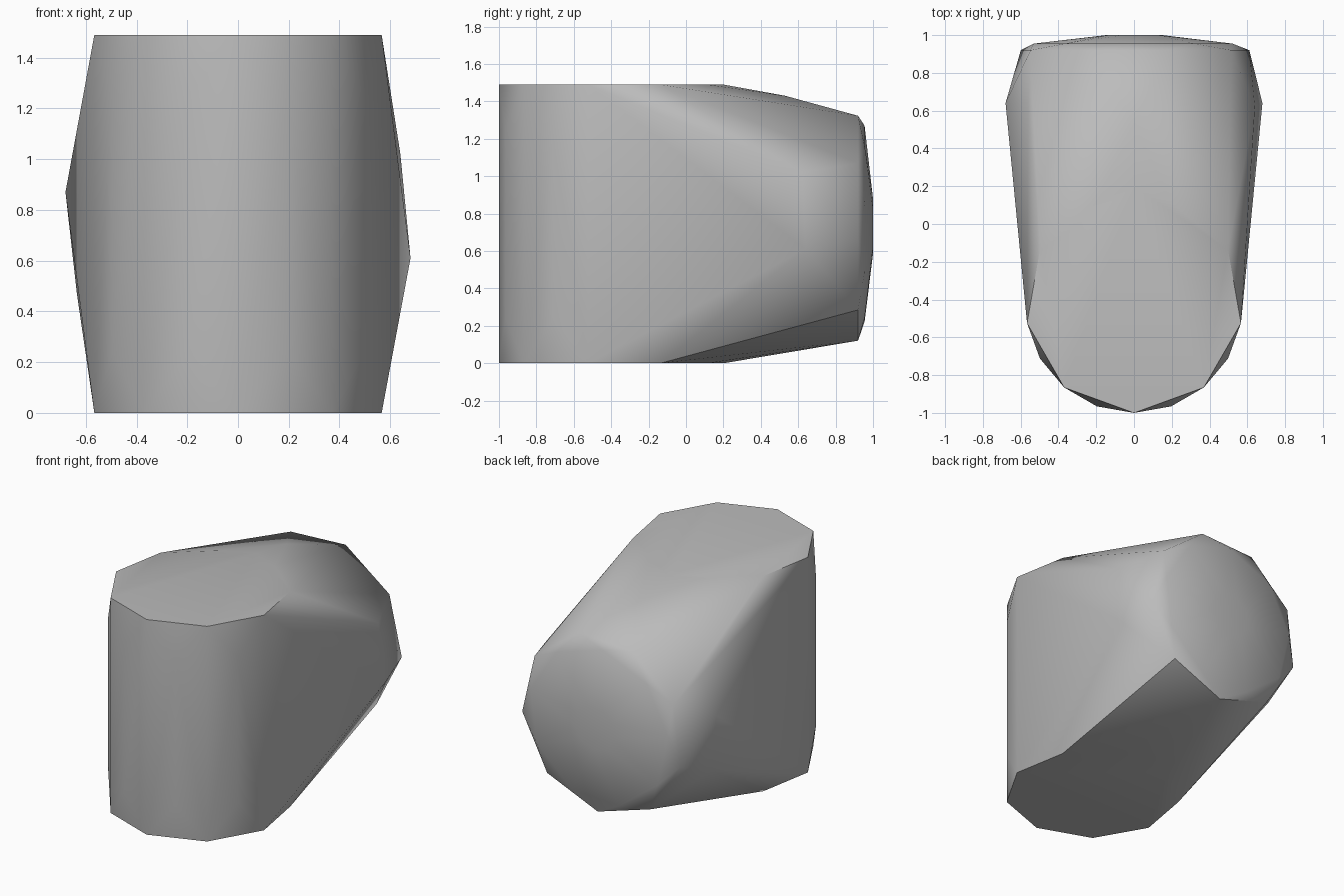
import bpy
import bmesh
import math
from mathutils import Vector

cube = bpy.data.objects.get("Cube")
if cube:
    bpy.data.objects.remove(cube, do_unlink=True)

HEIGHT = 1.49


def ring(radius, start):
    """Corners of a nine-sided ring, starting at an angle in degrees."""
    angles = [math.radians(start + 40 * i) for i in range(9)]
    return [(radius * math.cos(a), radius * math.sin(a)) for a in angles]


def upright_ring(z, start):
    return [Vector((x, y - 0.425, z)) for x, y in ring(0.575, start)]


def rear_ring(y, radius, start):
    return [Vector((x, y, z + 0.735)) for x, z in ring(radius, start)]


# Upright rounded column: end rings plus a turned pair between them
points = upright_ring(0, -90) + upright_ring(HEIGHT, -90)
points += upright_ring(0.24, -70) + upright_ring(1.25, -70)

# Domed rear cap
points += rear_ring(0.92, 0.615, 73)
points += rear_ring(0.955, 0.535, 93)
points += rear_ring(1.0, 0.15, 73)

# Shoulders that swell between the column and the cap
points += [Vector(p) for p in (
    (0.68, 0.64, 0.61), (0.64, 0.62, 1.02),
    (-0.68, 0.64, 0.87), (-0.635, 0.62, 0.47), (-0.56, 0.64, 1.11),
    (0, 0.2, HEIGHT), (0, 0.2, 0), (0, 0.53, 1.43), (0, 0.53, 0.06),
)]

# Wrap everything in one convex skin
bm = bmesh.new()
for p in points:
    bm.verts.new(p)
hull = bmesh.ops.convex_hull(bm, input=bm.verts[:])
inner = {g for g in hull["geom_interior"] + hull["geom_unused"]
         if isinstance(g, bmesh.types.BMVert)}
bmesh.ops.delete(bm, geom=list(inner), context='VERTS')
bmesh.ops.dissolve_limit(bm, angle_limit=math.radians(0.5),
                         verts=bm.verts[:], edges=bm.edges[:])
bmesh.ops.recalc_face_normals(bm, faces=bm.faces[:])
mesh = bpy.data.meshes.new("rounded_body")
bm.to_mesh(mesh)
bm.free()

body = bpy.data.objects.new("rounded_body", mesh)
bpy.context.collection.objects.link(body)

# Plain grey finish
grey = bpy.data.materials.new("plain grey")
grey.use_nodes = True
colour = (0.5, 0.5, 0.5, 1)
grey.diffuse_color = colour
grey.node_tree.nodes["Principled BSDF"].inputs["Base Color"].default_value = colour
mesh.materials.append(grey)

bpy.ops.object.select_all(action='DESELECT')
body.select_set(True)
bpy.context.view_layer.objects.active = body
bpy.ops.object.shade_smooth_by_angle(angle=math.radians(35))
